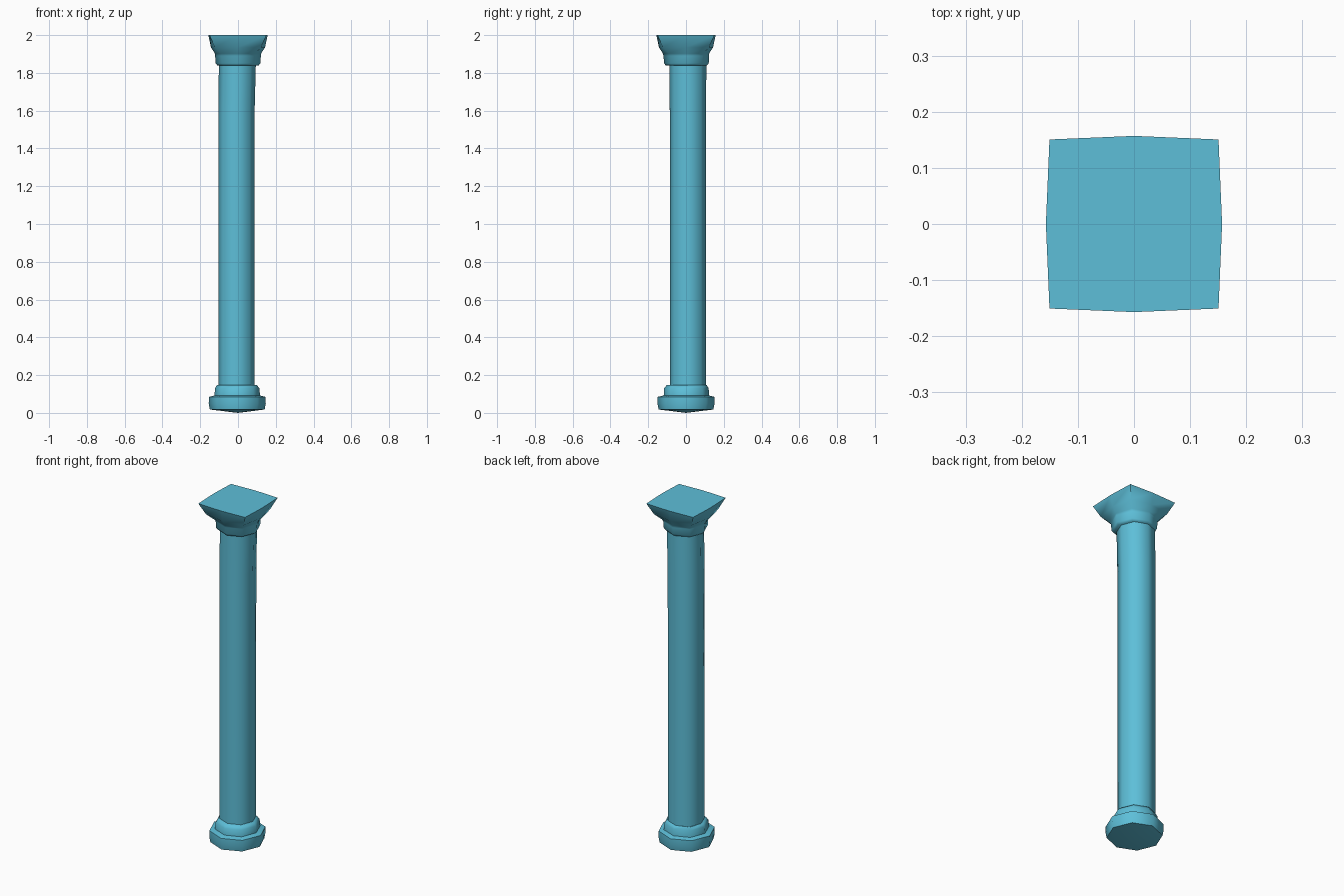
import bpy, bmesh, math

if "Cube" in bpy.data.objects:
    bpy.data.objects.remove(bpy.data.objects["Cube"])

mat = bpy.data.materials.new("column_blue")
mat.diffuse_color = (0.11, 0.52, 0.69, 1)
mat.use_nodes = True
mat.node_tree.nodes["Principled BSDF"].inputs["Base Color"].default_value = mat.diffuse_color


def lofted(name, rings, tip=None):
    """Eight-sided loft. Ring: z, radius on axes, radius on diagonals, centre x, centre y."""
    bm = bmesh.new()
    loops = []
    for z, r_axis, r_diag, cx, cy in rings:
        loop = []
        for i in range(8):
            a = i * math.pi / 4
            r = r_diag if i % 2 else r_axis
            loop.append(bm.verts.new((cx + r * math.cos(a), cy + r * math.sin(a), z)))
        loops.append(loop)
    for lo, hi in zip(loops, loops[1:]):
        for i in range(8):
            j = (i + 1) % 8
            bm.faces.new((lo[i], lo[j], hi[j], hi[i]))
    bm.faces.new(loops[-1])
    # underside: flat, or a shallow point
    if tip is None:
        bm.faces.new(loops[0][::-1])
    else:
        t = bm.verts.new((0, 0, tip))
        for i in range(8):
            bm.faces.new((loops[0][(i + 1) % 8], loops[0][i], t))
    bmesh.ops.recalc_face_normals(bm, faces=bm.faces)
    me = bpy.data.meshes.new(name)
    bm.to_mesh(me)
    bm.free()
    ob = bpy.data.objects.new(name, me)
    bpy.context.collection.objects.link(ob)
    me.materials.append(mat)
    bpy.context.view_layer.objects.active = ob
    ob.select_set(True)
    bpy.ops.object.shade_smooth_by_angle(angle=math.radians(60))
    ob.select_set(False)
    return ob


# Rounded octagonal foot with a stepped collar
lofted("base", [
    (0.018, 0.145, 0.145, -0.004, 0),
    (0.05, 0.151, 0.151, -0.004, 0),
    (0.085, 0.150, 0.150, -0.004, 0),
    (0.092, 0.120, 0.122, -0.004, 0.002),
    (0.130, 0.118, 0.118, -0.004, 0.002),
    (0.147, 0.106, 0.106, -0.006, 0.004),
], tip=0.0)

# Plain shaft, slightly off centre
lofted("shaft", [
    (0.12, 0.096, 0.098, -0.008, 0.010),
    (1.60, 0.096, 0.099, -0.008, 0.010),
    (1.87, 0.098, 0.100, -0.003, 0.010),
])

# Collar flaring out to a square top
lofted("capital", [
    (1.838, 0.108, 0.108, 0, 0.002),
    (1.850, 0.118, 0.118, 0, 0.002),
    (1.890, 0.121, 0.121, 0, 0.002),
    (1.902, 0.122, 0.130, 0, 0),
    (1.935, 0.143, 0.172, 0, 0),
    (2.000, 0.157, 0.213, 0, 0),
])
